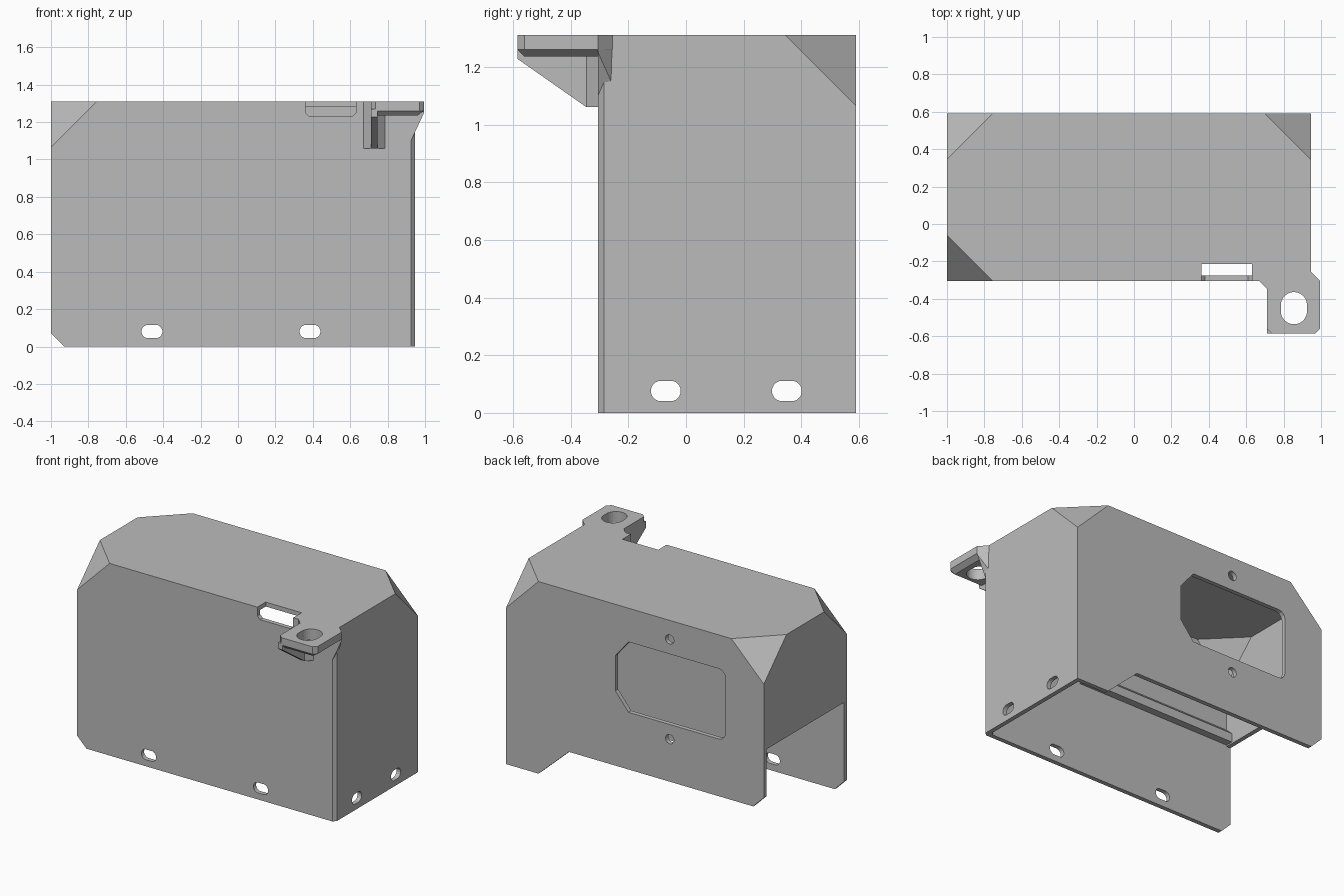
import bpy, bmesh, math

if "Cube" in bpy.data.objects:
    bpy.data.objects.remove(bpy.data.objects["Cube"], do_unlink=True)

grey = bpy.data.materials.new("plain grey")
grey.use_nodes = True
grey.diffuse_color = (0.5, 0.5, 0.5, 1)
grey.node_tree.nodes["Principled BSDF"].inputs["Base Color"].default_value = (0.5, 0.5, 0.5, 1)


def hull(name, points):
    """Convex solid around a few points."""
    bm = bmesh.new()
    for p in points:
        bm.verts.new(p)
    bmesh.ops.convex_hull(bm, input=bm.verts[:])
    loose = [v for v in bm.verts if not v.link_faces]
    bmesh.ops.delete(bm, geom=loose, context='VERTS')
    bmesh.ops.dissolve_limit(bm, angle_limit=0.01, verts=bm.verts[:], edges=bm.edges[:])
    bmesh.ops.recalc_face_normals(bm, faces=bm.faces[:])
    mesh = bpy.data.meshes.new(name)
    bm.to_mesh(mesh)
    bm.free()
    mesh.materials.append(grey)
    obj = bpy.data.objects.new(name, mesh)
    bpy.context.collection.objects.link(obj)
    return obj


def prism(name, outline, axis, lo, hi):
    """Convex outline pushed along one axis; outline keeps x, y, z order."""
    pts = []
    for d in (lo, hi):
        for p in outline:
            q = list(p)
            q.insert(axis, d)
            pts.append(q)
    return hull(name, pts)


def oval(cx, cy, rx, ry, n=16):
    """Rounded slot outline."""
    r = min(rx, ry)
    pts = []
    for i in range(n):
        a = 2 * math.pi * (i + 0.5) / n
        c, s = math.cos(a), math.sin(a)
        pts.append((cx + r * c + math.copysign(rx - r, c),
                    cy + r * s + math.copysign(ry - r, s)))
    return pts


def cut(obj, cutter):
    mod = obj.modifiers.new("cut", 'BOOLEAN')
    mod.operation, mod.solver, mod.object = 'DIFFERENCE', 'EXACT', cutter
    bpy.context.view_layer.update()
    new = bpy.data.meshes.new_from_object(obj.evaluated_get(bpy.context.evaluated_depsgraph_get()))
    obj.modifiers.clear()
    obj.data = new
    bpy.data.objects.remove(cutter, do_unlink=True)


def cover_points(inset, bottom, c):
    """Box with three clipped top corners and one narrow vertical chamfer."""
    x0, x1 = -1 + inset, 0.945 - inset
    y0, y1 = -0.305 + inset, 0.59 - inset
    z = 1.31 - inset
    pts = []
    for x, y, sx, sy in ((x0, y0, 1, 1), (x0, y1, 1, -1), (x1, y1, -1, -1)):
        pts += [(x, y, bottom), (x, y, z - c), (x + sx * c, y, z), (x, y + sy * c, z)]
    for h in (bottom, z):
        pts += [(x1 - 0.02, y0, h), (x1, y0 + 0.02, h)]
    return pts


# Hollow cover, open below
cover = hull("cover_shell", cover_points(0, 0, 0.245))
cut(cover, hull("cavity", cover_points(0.03, -0.2, 0.235)))

# Open lower part of the end wall
cut(cover, prism("end_opening", [(-0.275, -0.1), (0.56, -0.1), (0.56, 0.61), (-0.275, 0.61)], 0, -1.1, -0.9))

# Raised lower edge of the back wall
cut(cover, prism("back_edge", [(0.81, -0.1), (0.70, 0), (0.47, 0.21), (-1.1, 0.21), (-1.1, -0.1)], 1, 0.5, 0.7))
cut(cover, prism("back_edge_corner", [(-0.91, 0.2), (-1.1, 0.39), (-1.1, 0.2)], 1, 0.5, 0.7))

# Clipped lower corner of the front wall
cut(cover, prism("front_corner", [(-0.91, -0.02), (-1.1, 0.17), (-1.1, -0.02)], 1, -0.4, -0.2))

# Socket window and its two screw holes
window = [(0.12, 0.72), (0.12, 0.96), (0.02, 1.08), (0.02, 0.60)]
for s in (-1, 1):
    for a in (0, 30, 60, 90):
        t = math.radians(a)
        window.append((-0.66 - 0.05 * math.cos(t), 0.84 + s * (0.19 + 0.05 * math.sin(t))))
cut(cover, prism("socket_window", window, 1, 0.5, 0.7))
for z in (0.5, 1.18):
    cut(cover, prism("screw_hole", oval(-0.29, z, 0.032, 0.032), 1, 0.5, 0.7))

# Mounting slots along the lower edges
for x in (-0.46, 0.385):
    cut(cover, prism("front_slot", oval(x, 0.08, 0.056, 0.036), 1, -0.4, -0.2))
for y in (-0.07, 0.35):
    cut(cover, prism("side_slot", oval(y, 0.076, 0.052, 0.036), 0, 0.85, 1.0))

# Cable notch on the front top edge
cut(cover, prism("top_notch", [(0.36, 1.4), (0.36, 1.25), (0.38, 1.23), (0.61, 1.23), (0.63, 1.25), (0.63, 1.4)],
                 1, -0.4, -0.215))

# Inner ledge behind the front wall
prism("inner_ledge", [(-0.29, 0.62), (-0.225, 0.62), (-0.225, 0.68), (-0.29, 0.74)], 0, -0.98, 0.2)

# Mounting tab with an oval hole
outline = [(0.71, -0.29), (0.71, -0.56), (0.735, -0.585), (0.97, -0.585),
           (0.995, -0.56), (0.995, -0.305), (0.945, -0.255), (0.92, -0.275)]
under = [(0.71, -0.29), (0.71, -0.56), (0.96, -0.56), (0.96, -0.29)]
tab = hull("mounting_tab", [(x, y, z) for x, y in outline for z in (1.26, 1.31)]
           + [(x, y, 1.235) for x, y in under])
cut(tab, prism("tab_hole", oval(0.855, -0.45, 0.07, 0.086, 32), 2, 1.1, 1.5))

# Rib, root and side wedge carrying the tab
prism("tab_rib", [(-0.29, 1.06), (-0.345, 1.06), (-0.585, 1.228), (-0.585, 1.27), (-0.29, 1.27)], 0, 0.71, 0.745)
prism("tab_root", [(0.67, -0.29), (0.67, -0.305), (0.71, -0.345), (0.745, -0.345),
                   (0.785, -0.305), (0.785, -0.29)], 2, 1.06, 1.31)
hull("tab_wedge", [(0.995, -0.305, 1.25), (0.995, -0.305, 1.31), (0.945, -0.255, 1.31),
                   (0.945, -0.26, 1.15), (0.925, -0.305, 1.1), (0.92, -0.29, 1.31), (0.92, -0.305, 1.31)])
